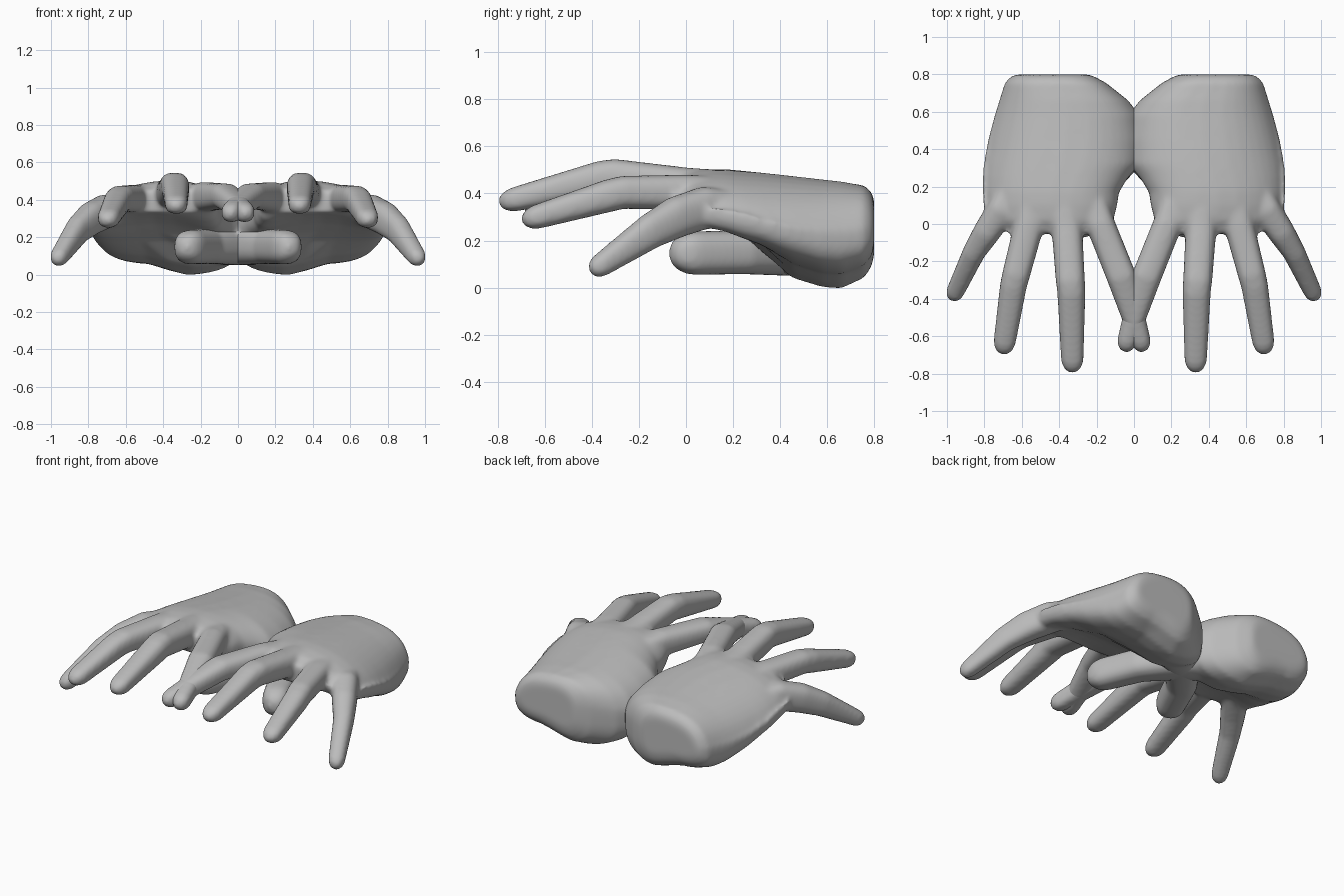
import bpy, bmesh, math
from mathutils import Vector

if "Cube" in bpy.data.objects:
    bpy.data.objects.remove(bpy.data.objects["Cube"])

SIDES = 40

skin = bpy.data.materials.new("plain grey")
skin.use_nodes = True
GREY = (0.5, 0.5, 0.5, 1)
skin.diffuse_color = GREY
skin.node_tree.nodes["Principled BSDF"].inputs["Base Color"].default_value = GREY


def rounded(power):
    """Unit rounded-square outline."""
    for i in range(SIDES):
        a = 2 * math.pi * i / SIDES
        c, s = math.cos(a), math.sin(a)
        yield (math.copysign(abs(c) ** (2 / power), c),
               math.copysign(abs(s) ** (2 / power), s))


def loft(bm, rings):
    """Closed skin through a list of point rings."""
    loops = [[bm.verts.new(p) for p in ring] for ring in rings]
    for a, b in zip(loops, loops[1:]):
        for i in range(SIDES):
            j = (i + 1) % SIDES
            bm.faces.new((a[i], a[j], b[j], b[i]))
    bm.faces.new(loops[0])
    bm.faces.new(loops[-1])


def finger(bm, path):
    """Tapering finger; each path entry is x, y, z, width, height."""
    pts = [Vector(p[:3]) for p in path]
    sizes = [(w / 2, h / 2) for _, _, _, w, h in path]
    tip_dir = (pts[-1] - pts[-2]).normalized()
    base_dir = (pts[1] - pts[0]).normalized()
    dirs = [base_dir] + [(b - a).normalized() for a, b in zip(pts, pts[2:])] + [tip_dir]
    # rounded fingertip
    end, (w, h) = pts[-1], sizes[-1]
    for t in (0.3, 0.6, 0.8, 0.95):
        k = math.sqrt(1 - t * t)
        pts.append(end + tip_dir * t * w * 1.4)
        sizes.append((w * k, h * k))
        dirs.append(tip_dir)
    rings = []
    for p, d, (w, h) in zip(pts, dirs, sizes):
        side = d.cross(Vector((0, 0, 1))).normalized()
        up = side.cross(d)
        rings.append([p + side * u * w + up * v * h for u, v in rounded(2.6)])
    loft(bm, rings)


def palm(bm):
    """Palm and wrist; each section is y, x range, z range, outer lift, hollow."""
    sections = [(0.799, 0.24, 0.63, 0.12, 0.375, 0.05, 0), (0.787, 0.21, 0.66, 0.07, 0.41, 0.06, 0),
                (0.755, 0.15, 0.69, 0.03, 0.437, 0.06, 0), (0.66, 0.03, 0.72, -0.005, 0.452, 0.06, 0),
                (0.58, -0.03, 0.745, 0.0, 0.46, 0.06, 0), (0.45, -0.05, 0.78, 0.04, 0.475, 0.06, 0),
                (0.32, -0.03, 0.805, 0.11, 0.49, 0.03, 0.05), (0.25, 0.03, 0.81, 0.15, 0.497, 0, 0.08),
                (0.17, 0.08, 0.81, 0.175, 0.505, 0, 0.1), (0.1, 0.09, 0.805, 0.19, 0.505, 0, 0.11),
                (0.02, 0.11, 0.78, 0.24, 0.495, 0, 0.08), (-0.05, 0.16, 0.67, 0.33, 0.46, 0, 0)]
    rings = []
    for y, x0, x1, z0, z1, lift, hollow in sections:
        ring = []
        for u, v in rounded(3.1):
            x = (x0 + x1) / 2 + u * (x1 - x0) / 2
            z = (z0 + z1) / 2 + v * (z1 - z0) / 2
            # knuckle arch above; shallow outer side and cupped middle below
            if v > 0:
                z -= 0.5 * (x - 0.33) ** 2 * min(1, 2 * v)
            else:
                z -= v * (min(lift, 0.3 * max(0, x - 0.28)) + hollow * (1 - u * u))
            ring.append((x, y, z))
        rings.append(ring)
    loft(bm, rings)


FINGERS = {
    "index": [(0.25, 0.2, 0.40, 0.16, 0.14), (0.18, 0.0, 0.415, 0.155, 0.16),
              (0.068, -0.28, 0.42, 0.158, 0.135), (-0.033, -0.615, 0.335, 0.108, 0.11)],
    "middle": [(0.37, 0.2, 0.42, 0.17, 0.15), (0.36, 0.0, 0.43, 0.165, 0.16),
               (0.34, -0.31, 0.472, 0.155, 0.15), (0.335, -0.36, 0.465, 0.15, 0.148),
               (0.33, -0.715, 0.378, 0.122, 0.105)],
    "ring": [(0.52, 0.2, 0.40, 0.16, 0.14), (0.56, 0.0, 0.405, 0.16, 0.15),
             (0.63, -0.27, 0.405, 0.148, 0.14), (0.645, -0.33, 0.39, 0.143, 0.138),
             (0.69, -0.62, 0.305, 0.12, 0.105)],
    "little": [(0.64, 0.22, 0.34, 0.14, 0.14), (0.705, 0.08, 0.34, 0.16, 0.18),
               (0.785, -0.04, 0.30, 0.145, 0.175), (0.855, -0.15, 0.24, 0.12, 0.15),
               (0.952, -0.355, 0.1, 0.098, 0.1)],
    "thumb": [(0.2, 0.57, 0.18, 0.26, 0.26), (0.0, 0.44, 0.165, 0.23, 0.23),
              (-0.16, 0.24, 0.15, 0.185, 0.185), (-0.25, 0.04, 0.147, 0.17, 0.185)],
}


def hand(name, side):
    bm = bmesh.new()
    palm(bm)
    for path in FINGERS.values():
        finger(bm, path)
    for v in bm.verts:
        v.co.x *= side
    bmesh.ops.recalc_face_normals(bm, faces=bm.faces)
    mesh = bpy.data.meshes.new(name)
    bm.to_mesh(mesh)
    bm.free()
    mesh.materials.append(skin)
    obj = bpy.data.objects.new(name, mesh)
    bpy.context.collection.objects.link(obj)
    # fuse the parts and soften the joins
    fuse = obj.modifiers.new("fuse", 'REMESH')
    fuse.mode = 'VOXEL'
    fuse.voxel_size = 0.012
    fuse.use_smooth_shade = True
    soften = obj.modifiers.new("soften", 'SMOOTH')
    soften.factor = 0.5
    soften.iterations = 14


hand("left_hand", 1)
hand("right_hand", -1)
